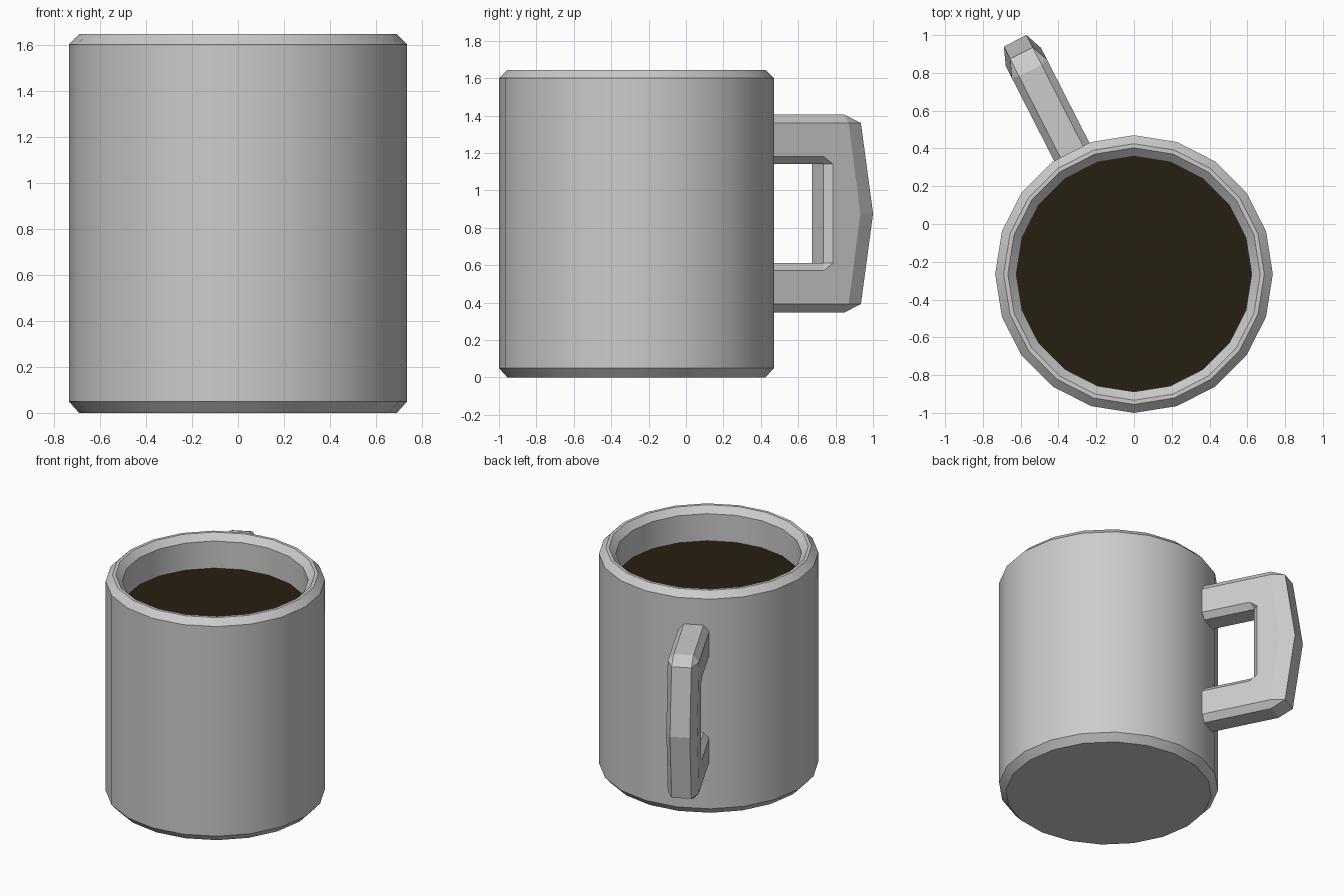
import bpy, bmesh, math

if "Cube" in bpy.data.objects:
    bpy.data.objects.remove(bpy.data.objects["Cube"])

SIDES = 20
CY = -0.265                      # mug axis position along y
ANGLE = math.radians(117)        # direction the handle points


def make_object(name, bm):
    bmesh.ops.remove_doubles(bm, verts=bm.verts, dist=0.0005)
    bmesh.ops.recalc_face_normals(bm, faces=bm.faces)
    mesh = bpy.data.meshes.new(name)
    bm.to_mesh(mesh)
    bm.free()
    obj = bpy.data.objects.new(name, mesh)
    bpy.context.collection.objects.link(obj)
    return obj


def bridge(bm, rings):
    for a, b in zip(rings, rings[1:]):
        n = len(a)
        for i in range(n):
            j = (i + 1) % n
            # repeated points at mitred corners give triangles
            quad = [a[i], a[j], b[j], b[i]]
            pts = []
            for v in quad:
                if all((v.co - p.co).length > 0.0005 for p in pts):
                    pts.append(v)
            if len(pts) > 2:
                bm.faces.new(pts)
    bm.faces.new(rings[0])
    bm.faces.new(rings[-1])


def circle(bm, r, z):
    return [bm.verts.new((r * math.cos(math.tau * i / SIDES),
                          CY + r * math.sin(math.tau * i / SIDES), z))
            for i in range(SIDES)]


# Mug body: chamfered foot, wall, chamfered rim and hollow inside
profile = [(0.69, 0), (0.735, 0.05), (0.735, 1.6), (0.69, 1.645),
           (0.668, 1.645), (0.623, 1.6), (0.623, 0.1)]
bm = bmesh.new()
bridge(bm, [circle(bm, r, z) for r, z in profile])
body = make_object("mug_body", bm)
bpy.context.view_layer.objects.active = body
body.select_set(True)
bpy.ops.object.shade_smooth_by_angle(angle=math.radians(30))
body.select_set(False)

# Coffee surface
bm = bmesh.new()
bm.faces.new(circle(bm, 0.623, 1.4))
coffee = make_object("coffee", bm)
mat = bpy.data.materials.new("dark_coffee")
mat.diffuse_color = (0.02, 0.013, 0.006, 1)
mat.use_nodes = True
mat.node_tree.nodes["Principled BSDF"].inputs["Base Color"].default_value = mat.diffuse_color
coffee.data.materials.append(mat)

# Handle: sections of (distance from axis, height from handle middle) for
# outer flat, outer side edge, inner side edge, inner flat
MID = 0.876
FLAT, SIDE = 0.067, 0.105        # half widths of the flats and the whole
upper = [
    [(0.70, 0.53), (0.70, 0.484), (0.70, 0.305), (0.70, 0.265)],
    [(1.21, 0.53), (1.22, 0.484), (1.07, 0.305), (1.089, 0.265)],
    [(1.313, 0.484), (1.22, 0.484), (1.126, 0.265), (1.089, 0.265)],
]
middle = [(1.386, 0), (1.29, 0), (1.126, 0), (1.089, 0)]
lower = [[(d, -h) for d, h in s] for s in reversed(upper)]

bm = bmesh.new()
c, s = math.cos(ANGLE), math.sin(ANGLE)
rings = []
for section in upper + [middle] + lower:
    half = list(zip(section, (FLAT, SIDE, SIDE, FLAT)))
    loop = [(p, w) for p, w in half] + [(p, -w) for p, w in reversed(half)]
    rings.append([bm.verts.new((d * c + w * s, CY + d * s - w * c, MID + h))
                  for (d, h), w in loop])
bridge(bm, rings)
make_object("handle", bm)
